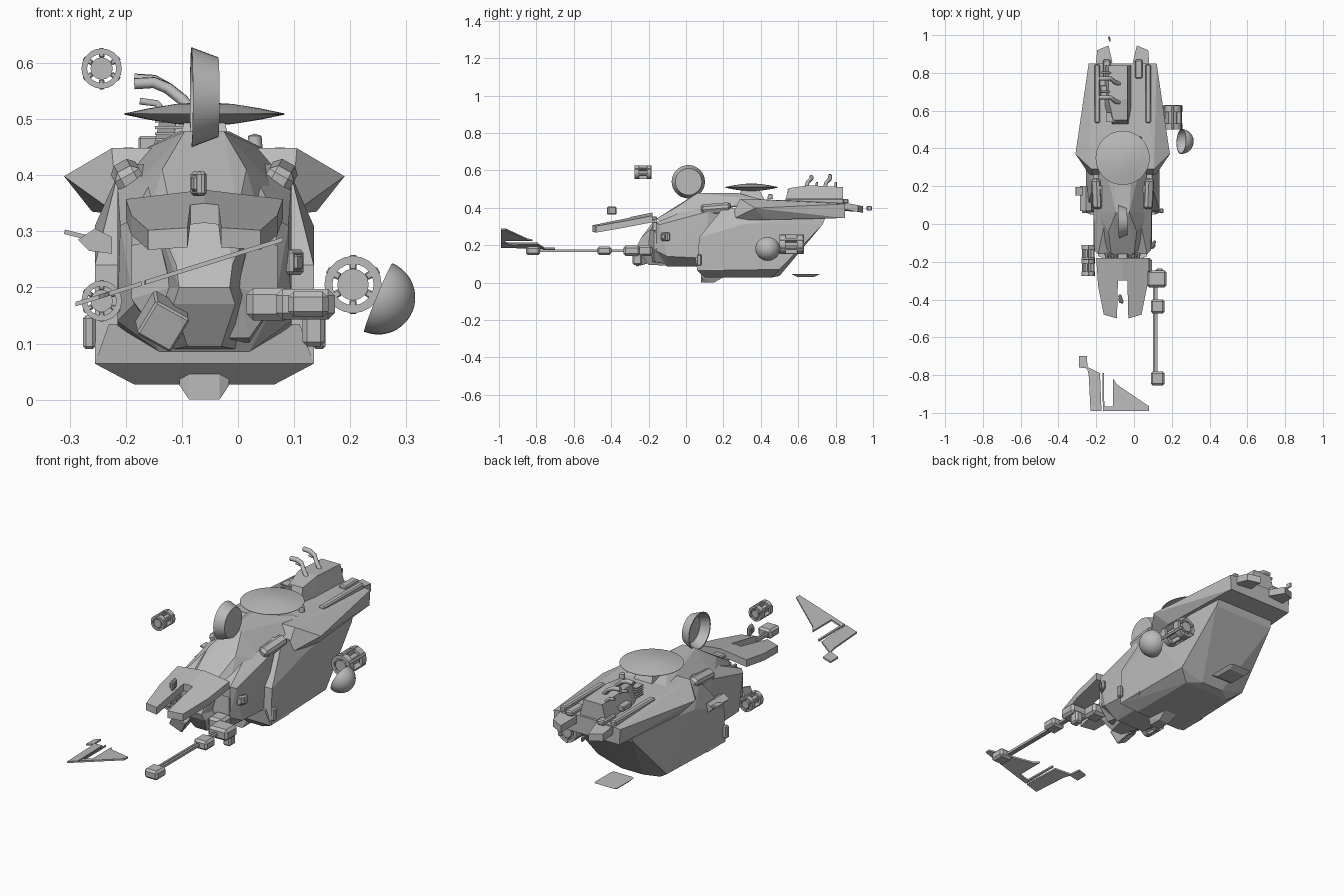
import bpy, bmesh, math
from mathutils import Vector, Matrix

if "Cube" in bpy.data.objects:
    bpy.data.objects.remove(bpy.data.objects["Cube"])

grey = bpy.data.materials.new("hull_grey")
grey.use_nodes = True
grey.diffuse_color = (0.5, 0.5, 0.5, 1)
grey.node_tree.nodes["Principled BSDF"].inputs["Base Color"].default_value = (0.5, 0.5, 0.5, 1)
AXIS = -0.06  # centreline of the hull


def finish(name, bm, smooth=False):
    bmesh.ops.recalc_face_normals(bm, faces=bm.faces)
    mesh = bpy.data.meshes.new(name)
    bm.to_mesh(mesh)
    bm.free()
    mesh.materials.append(grey)
    ob = bpy.data.objects.new(name, mesh)
    bpy.context.collection.objects.link(ob)
    if smooth:
        bpy.ops.object.select_all(action='DESELECT')
        ob.select_set(True)
        bpy.context.view_layer.objects.active = ob
        bpy.ops.object.shade_smooth_by_angle(angle=math.radians(35))
    return ob


def solid(name, points, mirror=True):
    """Faceted convex block; mirrored points are offsets from the centreline."""
    bm = bmesh.new()
    for x, y, z in points:
        for s in ((1, -1) if mirror else (1,)):
            bm.verts.new((AXIS + s * x if mirror else x, y, z))
    res = bmesh.ops.convex_hull(bm, input=bm.verts)
    bmesh.ops.delete(bm, geom=list({g for g in res["geom_interior"] + res["geom_unused"]
                                    if isinstance(g, bmesh.types.BMVert)}), context='VERTS')
    bmesh.ops.dissolve_limit(bm, angle_limit=0.03, verts=bm.verts, edges=bm.edges)
    return finish(name, bm)


def box(name, centre, size, bevel=0.0, rot=None):
    bm = bmesh.new()
    bmesh.ops.create_cube(bm, size=1, matrix=Matrix.Diagonal((*size, 1)))
    if bevel:
        bmesh.ops.bevel(bm, geom=bm.edges[:], offset=bevel, segments=1, affect='EDGES')
    ob = finish(name, bm)
    ob.location = centre
    ob.rotation_euler = rot or (0, 0, 0)
    return ob


def lathe(name, profile, centre, axis, steps=32):
    """Spin (radius, height) points around an axis."""
    bm = bmesh.new()
    vs = [bm.verts.new((r, 0, h)) for r, h in profile]
    es = [bm.edges.new(p) for p in zip(vs, vs[1:])]
    bmesh.ops.spin(bm, geom=vs + es, cent=(0, 0, 0), axis=(0, 0, 1),
                   angle=math.tau, steps=steps)
    bmesh.ops.remove_doubles(bm, verts=bm.verts, dist=1e-5)
    ob = finish(name, bm, True)
    ob.location = centre
    ob.rotation_euler = Vector(axis).to_track_quat('Z', 'Y').to_euler()
    return ob


def slab(name, outline, height, thick):
    """Flat plate from an xy outline; height(x, y) places it."""
    bm = bmesh.new()
    face = bm.faces.new([bm.verts.new((x, y, height(x, y))) for x, y in outline])
    ext = bmesh.ops.extrude_face_region(bm, geom=[face])
    bmesh.ops.translate(bm, vec=(0, 0, -thick),
                        verts=[v for v in ext["geom"] if isinstance(v, bmesh.types.BMVert)])
    return finish(name, bm)


def pipe(name, pts, radius):
    cu = bpy.data.curves.new(name, 'CURVE')
    cu.dimensions, cu.bevel_depth, cu.bevel_resolution = '3D', radius, 1
    cu.use_fill_caps = True
    sp = cu.splines.new('POLY')
    sp.points.add(len(pts) - 1)
    for p, co in zip(sp.points, pts):
        p.co = (*co, 1)
    cu.materials.append(grey)
    ob = bpy.data.objects.new(name, cu)
    bpy.context.collection.objects.link(ob)


# Hull blocks
solid("rear_hull", [(.125, .1, .027), (.125, .46, .027), (.195, .06, .064), (.185, .5, .07),
                    (.195, .07, .24), (.195, .3, .31), (.165, .73, .31), (.155, .2, .4),
                    (.16, .75, .36), (.06, .5, .035)])
solid("lower_front_step", [(.195, .06, .065), (.17, .05, .135), (.195, .2, .065),
                           (.17, .2, .135), (.125, .1, .027)])
solid("cockpit_hull", [(.155, .1, .13), (.155, -.1, .14), (.155, .12, .38), (.15, -.14, .31),
                       (.08, .1, .085), (.08, -.1, .085), (.125, -.16, .17), (.13, -.16, .32),
                       (.13, .2, .42), (.1, -.02, .38)])
solid("wing_roof", [(.165, .29, .448), (.25, .37, .398), (.18, .85, .42), (.175, .85, .345),
                    (.155, .23, .33), (.2, .42, .335), (.11, .85, .43)])
solid("canopy_tower", [(.035, .06, .478), (.045, .28, .478), (.12, .42, .44), (.135, .06, .37),
                       (.075, -.04, .41), (.06, -.16, .34), (.1, -.12, .32)])
solid("disc_pedestal", [(.05, .27, .44), (.05, .42, .44), (.035, .3, .5), (.035, .39, .5)])

# Nose and chin
solid("nose_glass", [(.03, -.16, .345), (.05, -.24, .24), (.045, -.26, .2), (.085, -.15, .32),
                     (.08, -.14, .2)])
solid("nose_lower", [(.045, -.26, .2), (.055, -.25, .17), (.03, -.2, .095), (.055, -.1, .09),
                     (.08, -.14, .2)])
for s in (1, -1):
    cx = AXIS + s * .1
    solid("cheek_panel", [(AXIS + s * x, y, z) for x, y, z in
                          [(.035, -.18, .11), (.08, -.17, .11), (.13, -.17, .18),
                           (.13, -.17, .275), (.08, -.19, .285), (.06, -.2, .2),
                           (.13, -.1, .2), (.08, -.1, .1)]], False)
    # Forward prongs, tail prongs and roof rails
    slab("front_prong", [(AXIS + s * x, y) for x, y in
                         [(0, -.18), (.14, -.18), (.13, -.33), (.1, -.48), (.03, -.5),
                          (.025, -.3), (0, -.3)]],
         lambda x, y: .41 + y * .2 - abs(x - AXIS) * .12, .035)
    slab("tail_prong", [(AXIS + s * x, y) for x, y in
                        [(.06, .75), (.14, .75), (.14, .86), (.135, .92), (.075, .945), (.055, .86)]],
         lambda x, y: .425 - max(0, y - .86) * .2, .035)
    box("roof_rail", (AXIS + s * .135, .69, .434), (.03, .31, .03), .006)
    box("tail_vent", (AXIS + s * .085, .82, .435), (.04, .1, .025), .006)
    box("shoulder_pad", (AXIS + s * .135, .16, .395), (.05, .16, .05), .012, (.1, s * .5, 0))
    for i in range(2):
        box("brow_detail", (AXIS + s * (.055 + .03 * i), -.165, .3), (.015, .03, .05), .003)
box("brow_bar", (AXIS, -.17, .343), (.055, .03, .02), .004)
box("chin_block", (-.135, -.24, .14), (.07, .08, .07), .004, (.3, .5, .2))
solid("belly_pod", [(.027, .08, .0), (.044, .09, .025), (.044, .09, .06), (.027, .08, .08),
                    (.027, .15, .0), (.04, .22, .04)])

# Disc and hollow drum above the roof
lathe("roof_disc", [(0, .021), (.05, .018), (.1, .010), (.143, .001), (.143, -.001),
                    (.1, -.010), (.05, -.018), (0, -.021)], (AXIS, .35, .509), (0, 0, 1), 48)
lathe("open_drum", [(0, .024), (.071, .024), (.089, -.024), (.083, -.024), (.066, .018), (0, .018)],
      (-.059, .013, .539), (1, .03, 0), 40)

# Engine block with bent exhausts
solid("engine_block", [(x, y, z) for x0, x1, y, z in
                       [(-.155, -.015, .62, .43), (-.155, -.015, .84, .43), (-.135, -.035, .84, .51),
                        (-.135, -.035, .66, .52), (-.115, -.03, .53, .44), (-.11, -.035, .55, .505)]
                       for x in (x0, x1)], False)
for i in range(5):
    box("engine_fin", (-.12, .565, .452 + .011 * i), (.055, .05, .005))
box("engine_side_box", (-.16, .7, .457), (.035, .07, .025), .004)
for y, lift in ((.67, 0), (.77, .008)):
    pipe("exhaust_pipe", [(-.07, y - .03, .5), (-.1, y - .02, .535), (-.125, y, .555),
                          (-.15, y, .565 + lift / 2), (-.185, y, .563 + lift)], .011)
    pipe("small_exhaust", [(-.12, y + .03, .5), (-.145, y + .03, .528), (-.175, y + .03, .532)], .007)


# Rotary pods
def rotary(x, y, z, r, length):
    h = length / 2
    lathe("pod_core", [(0, h), (r * .5, h), (r * .55, -h), (0, -h)], (x, y, z), (0, 1, 0), 16)
    for off in (-h, h * .45):
        lathe("pod_ring", [(r * .72, off), (r, off), (r, off + h * .5), (r * .72, off + h * .5),
                           (r * .72, off)], (x, y, z), (0, 1, 0), 20)
    for i in range(6):
        a = math.tau * i / 6
        box("pod_barrel", (x + r * .78 * math.sin(a), y, z + r * .78 * math.cos(a)),
            (r * .26, length, r * .5), .002, (0, a, 0))


rotary(-.243, -.23, .59, .036, .09)
rotary(-.243, -.155, .176, .036, .09)
rotary(.205, .565, .205, .051, .13)

# Domed bowl beside the large pod
bowl = [(.066 * math.cos(math.pi * i / 20), .066 * math.sin(math.pi * i / 20)) for i in range(11)]
lathe("bowl", [(.062, 0)] + bowl[:-1] + [(0, .066)], (.25, .437, .182), (.92, -.05, -.38), 32)

# Gun boom
for y in (-.437, -.818):
    box("boom_block", (.125, y, .17), (.072, .075, .045), .01)
box("boom_mount", (.12, -.29, .17), (.105, .09, .055), .012)
box("boom_bracket", (.055, -.22, .17), (.08, .08, .058), .012)
box("boom_drop", (.135, -.26, .125), (.04, .05, .06), .008)
for x in (.106, .12):
    box("boom_rod", (x, -.57, .17), (.01, .5, .012))

# Tilted detached fin plates
tilt = lambda x, y: .174 + (x + .29) * .312
for outline in ([(-.29, -.7), (-.25, -.7), (-.245, -.765), (-.29, -.76)],
                [(-.25, -.755), (-.18, -.79), (-.172, -.99), (-.23, -.99), (-.24, -.8)],
                [(-.167, -.79), (-.16, -.79), (-.157, -.965), (-.11, -.965), (-.11, -.99), (-.165, -.99)],
                [(-.11, -.82), (-.09, -.85), (.08, -.965), (.08, -.99), (-.11, -.99)]):
    slab("fin_plate", outline, tilt, .008)

# Side plate, lamps, tray and other small fittings
solid("side_plate", [(x, y, z) for y in (.07, .2) for x, z in
                     [(-.255, .305), (-.225, .29), (-.225, .26), (-.265, .265), (-.285, .285)]], False)
box("side_tab", (-.285, .173, .293), (.05, .045, .008), 0, (0, .25, 0))
for loc, turn in (((-.07, -.397, .385), .3), ((.1, -.11, .245), -.5)):
    box("lamp_frame", loc, (.018, .05, .045), .006, (0, 0, turn))
    box("lamp_glass", (loc[0], loc[1] - .006, loc[2]), (.024, .026, .028), .004, (0, 0, turn))
solid("tray", [(.06, .575, .045), (.06, .705, .045), (.05, .565, .045), (.05, .715, .045),
               (.045, .595, .03), (.045, .685, .03)])
box("tail_tip", (-.13, .98, .397), (.01, .028, .026), .004, (0, 0, .2))
for x in (-.265, .145):
    box("hull_knob", (x, .07, .12), (.022, .025, .06), .005)
lathe("roof_knob", [(0, .014), (.012, .01), (.014, -.014), (0, -.014)], (.03, .45, .46), (0, 0, 1), 12)
